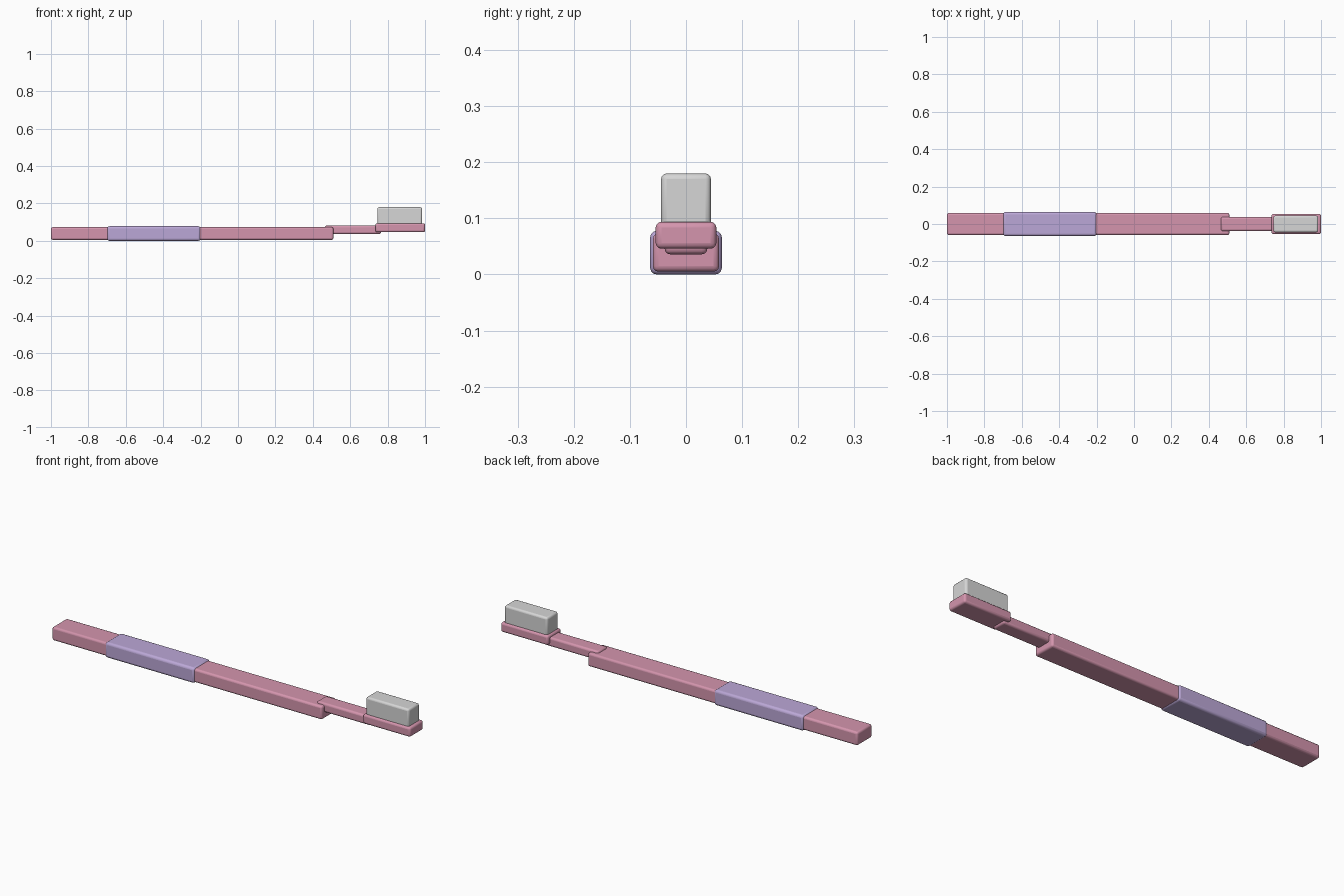
import bpy

cube = bpy.data.objects.get("Cube")
if cube:
    bpy.data.objects.remove(cube, do_unlink=True)


def material(name, color):
    m = bpy.data.materials.new(name)
    m.use_nodes = True
    m.diffuse_color = (*color, 1)
    m.node_tree.nodes["Principled BSDF"].inputs["Base Color"].default_value = (*color, 1)
    return m


def rounded_box(name, x, half_width, z, bevel, mat):
    """Box spanning x and z ranges, centred on y, with rounded edges."""
    bpy.ops.mesh.primitive_cube_add(
        size=1, location=((x[0] + x[1]) / 2, 0, (z[0] + z[1]) / 2))
    ob = bpy.context.object
    ob.name = name
    ob.scale = (x[1] - x[0], half_width * 2, z[1] - z[0])
    bpy.ops.object.transform_apply(location=False, rotation=False, scale=True)
    mod = ob.modifiers.new("rounded_edges", 'BEVEL')
    mod.width = bevel
    mod.segments = 3
    ob.data.materials.append(mat)
    bpy.ops.object.shade_smooth_by_angle()
    return ob


pink = material("pink_plastic", (0.66, 0.30, 0.42))
lilac = material("lilac_rubber", (0.50, 0.39, 0.68))
white = material("pale_bristle", (0.67, 0.67, 0.67))

# Handle with its wider soft grip
rounded_box("handle", (-1.0, 0.51), 0.059, (0.005, 0.073), 0.010, pink)
rounded_box("grip", (-0.70, -0.20), 0.064, (0.0, 0.078), 0.012, lilac)

# Slim neck overlapping the handle and the head
rounded_box("neck", (0.465, 0.765), 0.038, (0.036, 0.082), 0.010, pink)

# Head and its block of bristles
rounded_box("head", (0.735, 1.0), 0.054, (0.046, 0.094), 0.010, pink)
rounded_box("bristles", (0.745, 0.985), 0.0445, (0.085, 0.18), 0.010, white)
